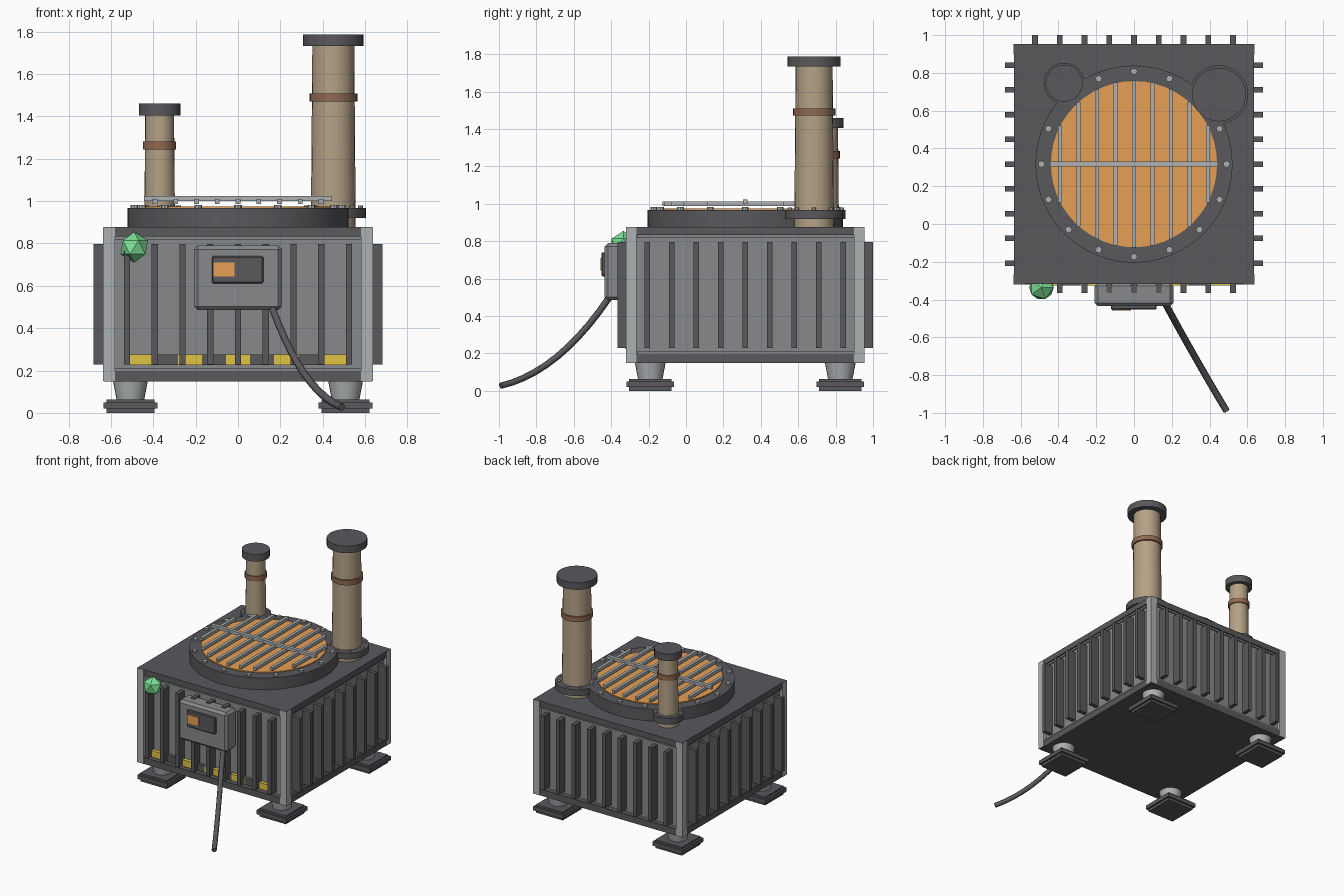
import bpy, bmesh, math
from mathutils import Vector

if "Cube" in bpy.data.objects:
    bpy.data.objects.remove(bpy.data.objects["Cube"])

CY = 0.317   # y centre of the main body


def mat(name, r, g, b):
    m = bpy.data.materials.new(name)
    m.diffuse_color = (r, g, b, 1)
    m.use_nodes = True
    m.node_tree.nodes["Principled BSDF"].inputs["Base Color"].default_value = m.diffuse_color
    return m


DARK = mat("dark_grey", 0.10, 0.10, 0.11)
MID = mat("mid_grey", 0.24, 0.25, 0.26)
LIGHT = mat("light_grey", 0.42, 0.44, 0.45)
TAN = mat("tan", 0.46, 0.36, 0.24)
BROWN = mat("brown", 0.28, 0.14, 0.08)
ORANGE = mat("orange", 0.80, 0.35, 0.09)
YELLOW = mat("yellow", 0.75, 0.55, 0.06)
GREEN = mat("green", 0.20, 0.75, 0.30)


def finish(ob, name, m, bevel=0, smooth=False):
    ob.name = name
    ob.data.materials.append(m)
    if bevel:
        b = ob.modifiers.new("bevel", 'BEVEL')
        b.width = bevel
        b.segments = 1
    if smooth:
        bpy.ops.object.shade_smooth_by_angle(angle=math.radians(35))
    return ob


def box(name, m, x0, x1, y0, y1, z0, z1, bevel=0):
    bpy.ops.mesh.primitive_cube_add(size=1, location=((x0 + x1) / 2, (y0 + y1) / 2, (z0 + z1) / 2))
    ob = bpy.context.object
    size = Vector((x1 - x0, y1 - y0, z1 - z0))
    for v in ob.data.vertices:
        v.co = v.co * size
    return finish(ob, name, m, bevel)


def cyl(name, m, x, y, z0, z1, r0, r1=None, n=24):
    bpy.ops.mesh.primitive_cone_add(vertices=n, radius1=r0, radius2=r0 if r1 is None else r1,
                                    depth=z1 - z0, location=(x, y, (z0 + z1) / 2))
    return finish(bpy.context.object, name, m, smooth=n > 8)


def bolts(name, x, y, z0, z1, ring_r, r, count):
    for i in range(count):
        a = 2 * math.pi * i / count
        cyl(name, LIGHT, x + ring_r * math.cos(a), y + ring_r * math.sin(a), z0, z1, r, n=8)


# Body, base and top plates
box("body_core", MID, -0.615, 0.615, CY - 0.615, CY + 0.615, 0.17, 0.86)
box("base_plate", DARK, -0.632, 0.632, CY - 0.632, CY + 0.632, 0.148, 0.197)
box("top_plate", DARK, -0.635, 0.635, CY - 0.635, CY + 0.635, 0.832, 0.877)

# Corner posts and feet
for sx in (-1, 1):
    for sy in (-1, 1):
        px, py = sx * 0.609, CY + sy * 0.609
        box("corner_post", LIGHT, px - 0.028, px + 0.028, py - 0.028, py + 0.028, 0.15, 0.876)
        fx, fy = sx * 0.508, CY + sy * 0.508
        box("foot_pad", DARK, fx - 0.113, fx + 0.113, fy - 0.113, fy + 0.113, 0, 0.064)
        box("foot_rim", DARK, fx - 0.128, fx + 0.128, fy - 0.128, fy + 0.128, 0.02, 0.05)
        cyl("foot_leg", LIGHT, fx, fy, 0.06, 0.155, 0.065, 0.083)

# Cooling fins and thin panel trim on all four sides
for k in range(-4, 5):
    t = k * 0.131
    for s in (-1, 1):
        a, b = sorted((s * 0.60, s * 0.683))
        box("side_fin", DARK, a, b, CY + t - 0.015, CY + t + 0.015, 0.228, 0.797)
        box("end_fin", DARK, t - 0.015, t + 0.015, CY + a, CY + b, 0.228, 0.797)
for s in (-1, 1):
    for z0, z1 in ((0.197, 0.21), (0.818, 0.832)):
        a, b = sorted((s * 0.60, s * 0.625))
        box("side_trim", MID, a, b, CY - 0.58, CY + 0.58, z0, z1)
        box("end_trim", MID, -0.58, 0.58, CY + a, CY + b, z0, z1)

# Hazard strip on the front
for k in range(9):
    x = -0.512 + k * 0.1138
    box("hazard_segment", DARK if k % 2 else YELLOW, x, x + 0.1138, -0.326, -0.29, 0.225, 0.275)

# Control box with screen
box("control_box", MID, -0.208, 0.208, -0.435, -0.31, 0.485, 0.79, bevel=0.018)
box("screen_frame", DARK, -0.123, 0.12, -0.453, -0.42, 0.612, 0.74, bevel=0.006)
box("screen", ORANGE, -0.116, -0.016, -0.457, -0.44, 0.643, 0.71)

# Cable drooping to the floor
curve = bpy.data.curves.new("cable", 'CURVE')
curve.dimensions = '3D'
curve.bevel_depth = 0.018
curve.bevel_resolution = 1
curve.use_fill_caps = True
path = curve.splines.new('POLY')
P0, P1, P2 = Vector((0.16, -0.41, 0.50)), Vector((0.305, -0.68, 0.10)), Vector((0.49, -0.99, 0.027))
path.points.add(10)
for i, p in enumerate(path.points):
    t = i / 10
    p.co = (*(P0 * (1 - t) ** 2 + P1 * 2 * t * (1 - t) + P2 * t * t), 1)
curve.materials.append(DARK)
bpy.context.collection.objects.link(bpy.data.objects.new("cable", curve))

# Green indicator lamp
bpy.ops.mesh.primitive_ico_sphere_add(subdivisions=1, radius=0.073, location=(-0.49, -0.335, 0.782))
finish(bpy.context.object, "indicator_lamp", GREEN)

# Round hatch ring, spun from a rectangular profile
bm = bmesh.new()
n = 48
prof = [(0.522, 0.87), (0.522, 0.968), (0.438, 0.968), (0.438, 0.87)]
rings = [[bm.verts.new((r * math.cos(2 * math.pi * i / n), CY + r * math.sin(2 * math.pi * i / n), z))
          for r, z in prof] for i in range(n)]
for i in range(n):
    A, B = rings[i], rings[(i + 1) % n]
    for j in range(4):
        k = (j + 1) % 4
        bm.faces.new((A[j], B[j], B[k], A[k]))
bmesh.ops.recalc_face_normals(bm, faces=bm.faces)
me = bpy.data.meshes.new("hatch_ring")
bm.to_mesh(me)
bm.free()
ring = bpy.data.objects.new("hatch_ring", me)
bpy.context.collection.objects.link(ring)
bpy.ops.object.select_all(action='DESELECT')
ring.select_set(True)
bpy.context.view_layer.objects.active = ring
finish(ring, "hatch_ring", DARK, smooth=True)
cyl("glowing_disc", ORANGE, 0, CY, 0.88, 0.975, 0.44, n=48)
bolts("hatch_bolt", 0, CY, 0.96, 0.982, 0.49, 0.018, 16)

# Grate over the hatch
for k in range(-4, 5):
    x = k * 0.098
    h = math.sqrt(0.442 ** 2 - x * x)
    box("grate_bar", LIGHT, x - 0.011, x + 0.011, CY - h, CY + h, 0.987, 1.011)
box("grate_crossbar", LIGHT, -0.445, 0.445, CY - 0.013, CY + 0.013, 1.0, 1.024)


# Chimneys
def chimney(x, y, r, flange, cap, band_z, cap_z, top):
    cyl("chimney_pipe", TAN, x, y, 0.87, cap_z + 0.01, r * 1.04, r * 0.97)
    cyl("chimney_flange", DARK, x, y, 0.92, 0.968, flange, n=32)
    bolts("flange_bolt", x, y, 0.96, 0.98, (flange + r) / 2, 0.011, 8)
    cyl("chimney_band", BROWN, x, y, band_z - 0.019, band_z + 0.019, r * 1.11)
    cyl("chimney_cap", DARK, x, y, cap_z, top, cap, n=32)


chimney(0.45, 0.685, 0.102, 0.155, 0.142, 1.49, 1.733, 1.787)
chimney(-0.37, 0.745, 0.07, 0.108, 0.098, 1.262, 1.405, 1.46)
